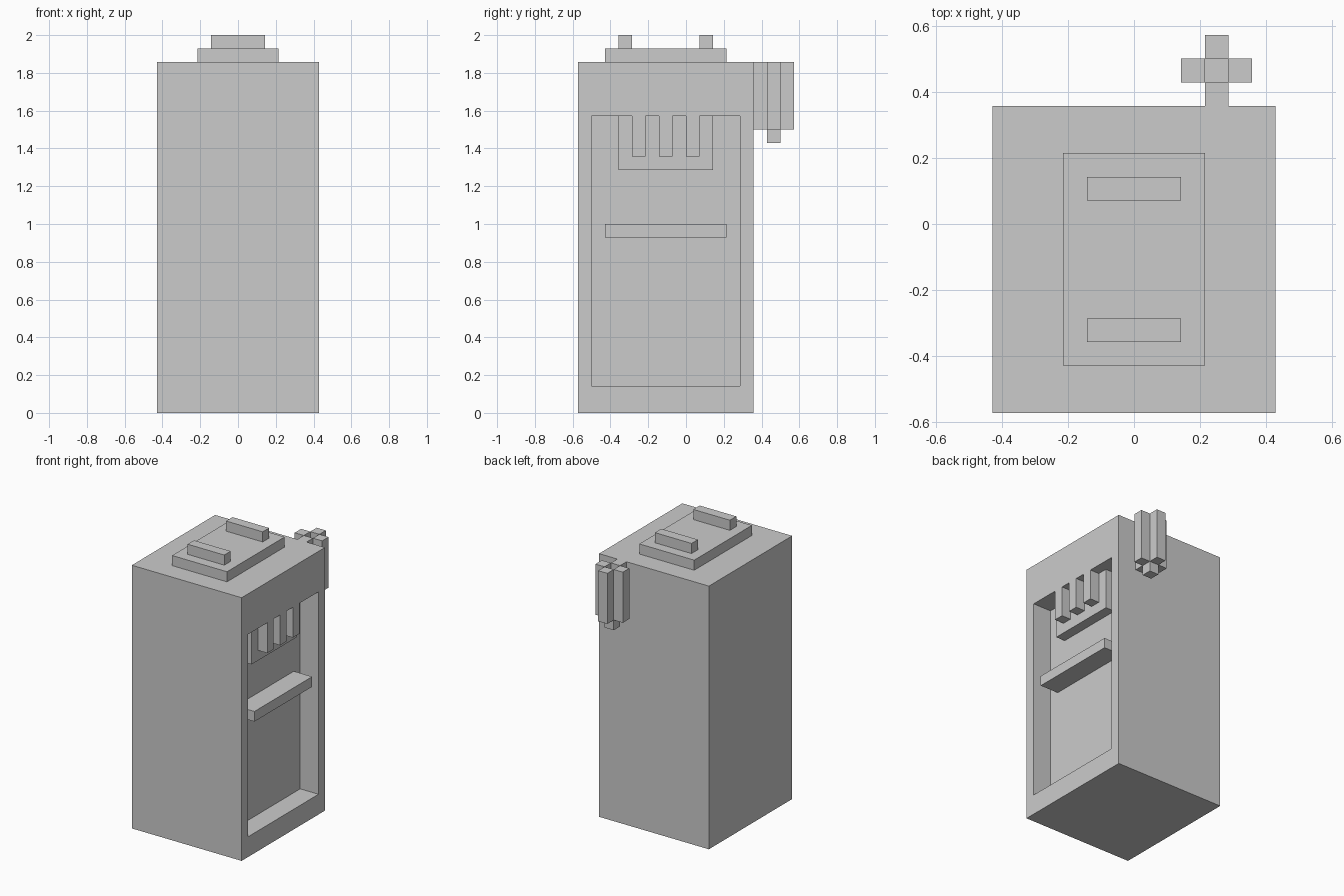
import bpy

if "Cube" in bpy.data.objects:
    bpy.data.objects.remove(bpy.data.objects["Cube"])

U = 1 / 14  # one grid step of the blocky design


def box(name, x, y, z):
    """Axis-aligned block from (min, max) ranges given in grid steps."""
    center = [(a + b) / 2 * U for a, b in (x, y, z)]
    bpy.ops.mesh.primitive_cube_add(size=1, location=center)
    ob = bpy.context.object
    ob.name = name
    ob.scale = [(b - a) * U for a, b in (x, y, z)]
    bpy.ops.object.transform_apply(location=False, rotation=False, scale=True)
    return ob


# Cabinet with a recess cut into its right side
cabinet = box("cabinet", (-6, 6), (-8, 5), (0, 26))
cutter = box("recess_cutter", (4, 8), (-7, 4), (2, 22))
cutter.hide_render = True
cut = cabinet.modifiers.new("recess", 'BOOLEAN')
cut.operation = 'DIFFERENCE'
cut.solver = 'EXACT'
cut.object = cutter
bpy.context.view_layer.objects.active = cabinet
bpy.ops.object.modifier_apply(modifier=cut.name)
bpy.data.objects.remove(cutter)

# Shelf and dispenser panel inside the recess
box("shelf", (4, 6), (-6, 3), (13, 14))
box("dispenser_panel", (4, 5), (-5, 2), (18, 22))

# Nozzles hanging in front of the panel
for i in range(3):
    y = -4 + 2 * i
    box(f"nozzle_{i + 1}", (5, 6), (y, y + 1), (19, 22))

# Lid plate with two ridges on top
box("lid_plate", (-3, 3), (-6, 3), (26, 27))
for name, y in (("front_ridge", -5), ("back_ridge", 1)):
    box(name, (-2, 2), (y, y + 1), (27, 28))

# Cup stack on the back: lowered core with four surrounding walls
box("holder_core", (3, 4), (6, 7), (20, 25))
for i, (dx, dy) in enumerate(((1, 0), (-1, 0), (0, 1), (0, -1))):
    box(f"holder_wall_{i + 1}", (3 + dx, 4 + dx), (6 + dy, 7 + dy), (21, 26))
